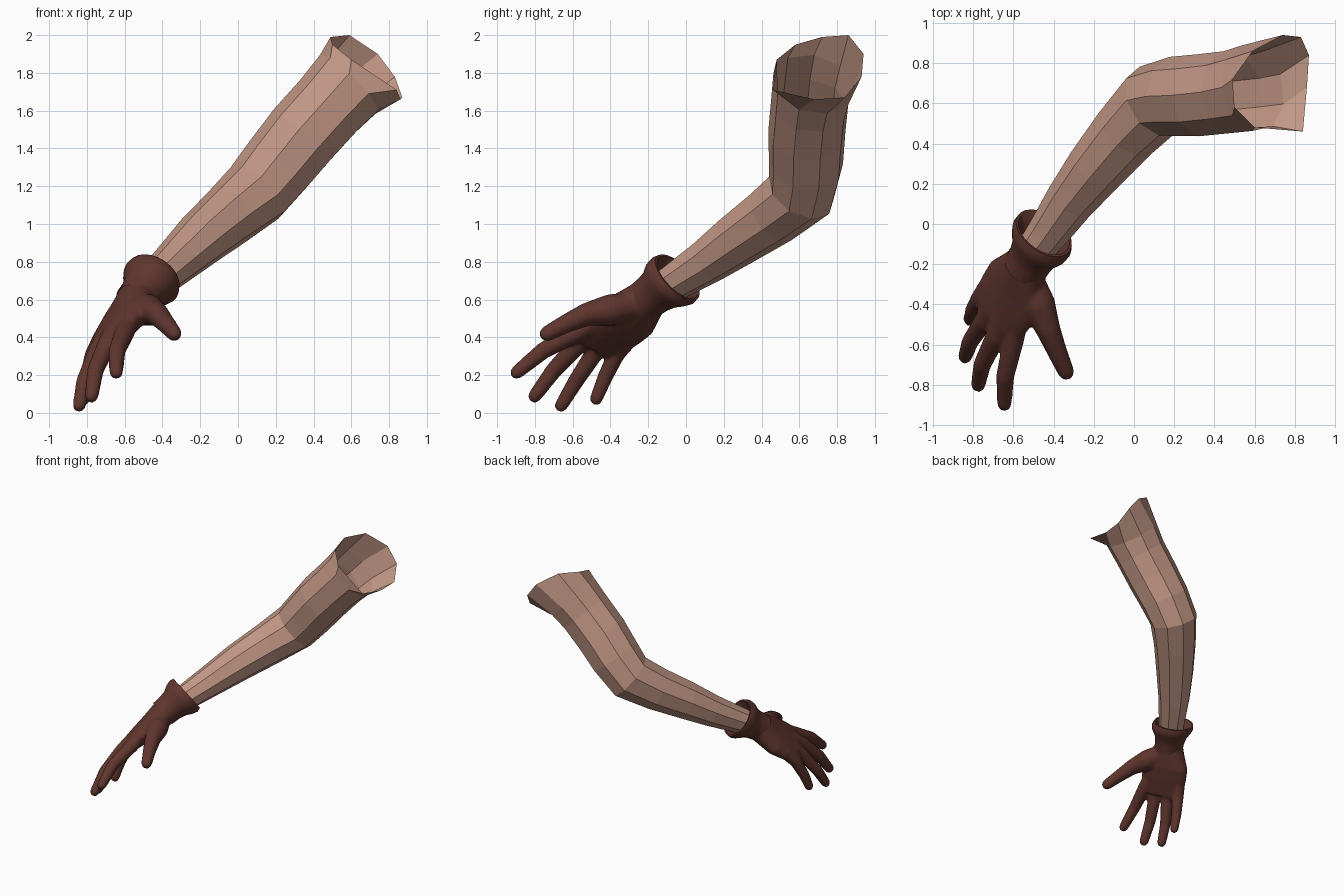
import bpy, bmesh, math
from mathutils import Vector as V

if "Cube" in bpy.data.objects:
    bpy.data.objects.remove(bpy.data.objects["Cube"])


def material(name, rgb):
    m = bpy.data.materials.new(name)
    m.diffuse_color = (*rgb, 1)
    m.use_nodes = True
    m.node_tree.nodes["Principled BSDF"].inputs["Base Color"].default_value = m.diffuse_color
    return m


SKIN = material("tan skin", (0.54, 0.31, 0.235))
LEATHER = material("dark brown leather", (0.115, 0.036, 0.027))


def ring(c, u, v, ru, rv, n):
    return [V(c) + u * ru * math.cos(2 * math.pi * i / n) + v * rv * math.sin(2 * math.pi * i / n)
            for i in range(n)]


def tube_rings(path, radii, ref, n):
    """Rings square to a path, first vertex turned towards ref."""
    p = [V(q) for q in path]
    out = []
    for i, c in enumerate(p):
        t = V()
        if i > 0:
            t += (c - p[i - 1]).normalized()
        if i < len(p) - 1:
            t += (p[i + 1] - c).normalized()
        t.normalize()
        u = (ref - t * ref.dot(t)).normalized()
        out.append(ring(c, u, u.cross(t), radii[i], radii[i], n))
    return out


def loft(bm, rings, cap=True):
    vs = [[bm.verts.new(co) for co in r] for r in rings]
    n = len(vs[0])
    faces = []
    for a, b in zip(vs, vs[1:]):
        for i in range(n):
            j = (i + 1) % n
            faces.append(bm.faces.new((a[i], a[j], b[j], b[i])))
    if cap:
        faces += [bm.faces.new(vs[0]), bm.faces.new(vs[-1])]
    bmesh.ops.recalc_face_normals(bm, faces=faces)


def make(name, bm, mat, smooth):
    me = bpy.data.meshes.new(name)
    bm.to_mesh(me)
    bm.free()
    me.materials.append(mat)
    for f in me.polygons:
        f.use_smooth = smooth
    ob = bpy.data.objects.new(name, me)
    bpy.context.collection.objects.link(ob)
    return ob


# Arm: nine-sided faceted tube, open at the shoulder
arm_path = [(-.48, -.11, .665), (-.43, -.045, .705), (-.315, .12, .81), (-.19, .28, .925),
            (-.04, .46, 1.05), (.10, .61, 1.17), (.215, .635, 1.31),
            (.345, .64, 1.47), (.485, .655, 1.625), (.59, .675, 1.74), (.69, .71, 1.83)]
arm_radii = [.095, .104, .125, .148, .168, .19, .20, .207, .208, .22, .2]
shoulder_rim = [(.49, .72, 1.99), (.59, .86, 2.0), (.74, .94, 1.9), (.83, .93, 1.78), (.87, .84, 1.67),
                (.86, .68, 1.66), (.84, .46, 1.71), (.60, .48, 1.87), (.50, .58, 1.95)]
arm_rings = tube_rings(arm_path, arm_radii, V((-.77, 0, .64)), 9)
arm_rings[-1] = [V(q) for q in shoulder_rim]
bm = bmesh.new()
loft(bm, arm_rings, cap=False)
make("arm", bm, SKIN, False)

# Hand frame: across the palm, along the hand, out of the back of the hand
across = V((-.57, .72, -.38)).normalized()
along = V((-.39, -.73, -.58)).normalized()
along = (along - across * along.dot(across)).normalized()
back = across.cross(along)

# Glove cuff: flared band with a funnel inside
bm = bmesh.new()
cuff = [((-.475, -.105, .675), .09), ((-.448, -.045, .718), .145), ((-.448, -.045, .718), .158),
        ((-.458, -.07, .70), .166), ((-.472, -.10, .682), .155), ((-.492, -.135, .655), .128),
        ((-.515, -.175, .627), .116), ((-.545, -.225, .59), .112)]
loft(bm, [ring(c, across, back, r, r * .96, 24) for c, r in cuff], cap=False)
cuff_ob = make("glove_cuff", bm, LEATHER, True)

# Glove hand: palm, fingers and thumb fused into one smooth skin
bm = bmesh.new()
palm = [((-.51, -.165, .635), .105, .10), ((-.54, -.215, .595), .122, .102),
        ((-.595, -.31, .505), .182, .092), ((-.635, -.385, .45), .19, .08),
        ((-.672, -.455, .40), .178, .066), ((-.69, -.505, .36), .16, .048)]
loft(bm, [ring(c, across, back, a, b, 20) for c, a, b in palm])

digits = [  # joints, joint radii
    ([(-.575, -.46, .49), (-.60, -.58, .425), (-.64, -.755, .33), (-.645, -.895, .215)], (.055, .053, .046, .037)),
    ([(-.65, -.44, .45), (-.69, -.565, .37), (-.755, -.70, .225), (-.775, -.80, .09)], (.055, .052, .045, .037)),
    ([(-.69, -.38, .42), (-.745, -.48, .325), (-.815, -.585, .165), (-.84, -.66, .04)], (.055, .05, .043, .036)),
    ([(-.71, -.29, .41), (-.765, -.37, .31), (-.80, -.43, .185), (-.815, -.475, .075)], (.052, .047, .041, .035)),
    ([(-.52, -.27, .57), (-.475, -.40, .545), (-.425, -.53, .52), (-.38, -.64, .47), (-.338, -.735, .42)],
     (.07, .085, .062, .05, .042)),
]
for joints, radii in digits:
    tip, r = V(joints[-1]), radii[-1]
    d = (tip - V(joints[-2])).normalized()
    path = joints + [tip + d * r * .6, tip + d * r * .95]
    loft(bm, tube_rings(path, list(radii) + [r * .8, r * .4], back, 14))
hand = make("glove_hand", bm, LEATHER, True)
rem = hand.modifiers.new("fuse", 'REMESH')
rem.mode = 'VOXEL'
rem.voxel_size = 0.011
rem.use_smooth_shade = True
smo = hand.modifiers.new("soften", 'SMOOTH')
smo.factor = 0.5
smo.iterations = 7

# Bake the modifiers
bpy.ops.object.select_all(action='DESELECT')
hand.select_set(True)
bpy.context.view_layer.objects.active = hand
bpy.ops.object.convert(target='MESH')
hand.data.materials.clear()
hand.data.materials.append(LEATHER)
cuff_ob.select_set(True)
bpy.ops.object.shade_smooth_by_angle(angle=math.radians(50))
